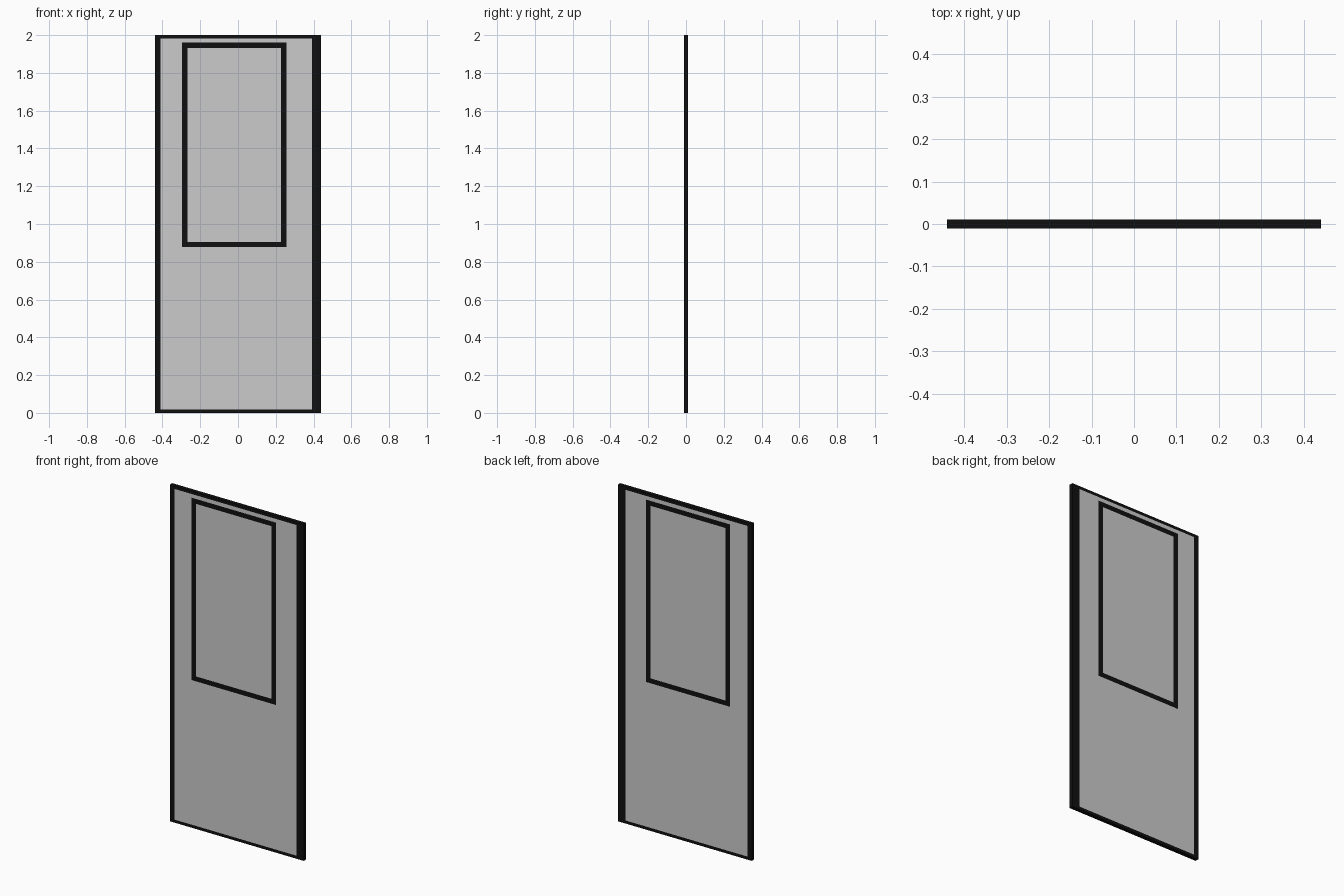
import bpy
import bmesh

if "Cube" in bpy.data.objects:
    bpy.data.objects.remove(bpy.data.objects["Cube"])

T = 0.011  # half thickness of the door

black = bpy.data.materials.new("black_trim")
black.diffuse_color = (0.005, 0.005, 0.005, 1)
black.use_nodes = True
black.node_tree.nodes["Principled BSDF"].inputs["Base Color"].default_value = black.diffuse_color

# Nested rectangles: x0, x1, z0, z1
DOOR = (-0.44, 0.44, 0.0, 2.0)
PANEL = (-0.411, 0.391, 0.018, 1.982)
TRIM = (-0.297, 0.256, 0.877, 1.96)
GLASS = (-0.268, 0.227, 0.906, 1.931)


def finish(name, bm, mat):
    bmesh.ops.recalc_face_normals(bm, faces=bm.faces)
    me = bpy.data.meshes.new(name)
    bm.to_mesh(me)
    bm.free()
    ob = bpy.data.objects.new(name, me)
    bpy.context.collection.objects.link(ob)
    if mat:
        me.materials.append(mat)


def loop(bm, r, y):
    x0, x1, z0, z1 = r
    return [bm.verts.new((x, y, z)) for x, z in ((x0, z0), (x1, z0), (x1, z1), (x0, z1))]


def bridge(bm, a, b):
    for i in range(4):
        j = (i + 1) % 4
        bm.faces.new((a[i], a[j], b[j], b[i]))


def ring(name, outer, inner, mat=None):
    """Rectangular frame of full door thickness."""
    bm = bmesh.new()
    loops = [loop(bm, outer, -T), loop(bm, outer, T), loop(bm, inner, T), loop(bm, inner, -T)]
    for i in range(4):
        bridge(bm, loops[i], loops[(i + 1) % 4])
    finish(name, bm, mat)


def slab(name, r, mat=None):
    bm = bmesh.new()
    a, b = loop(bm, r, -T), loop(bm, r, T)
    bridge(bm, a, b)
    bm.faces.new(a)
    bm.faces.new(b)
    finish(name, bm, mat)


# Outer frame, door leaf, window trim and window pane, all flush
ring("outer_frame", DOOR, PANEL, black)
ring("door_panel", PANEL, TRIM)
ring("window_trim", TRIM, GLASS, black)
slab("window_pane", GLASS)
